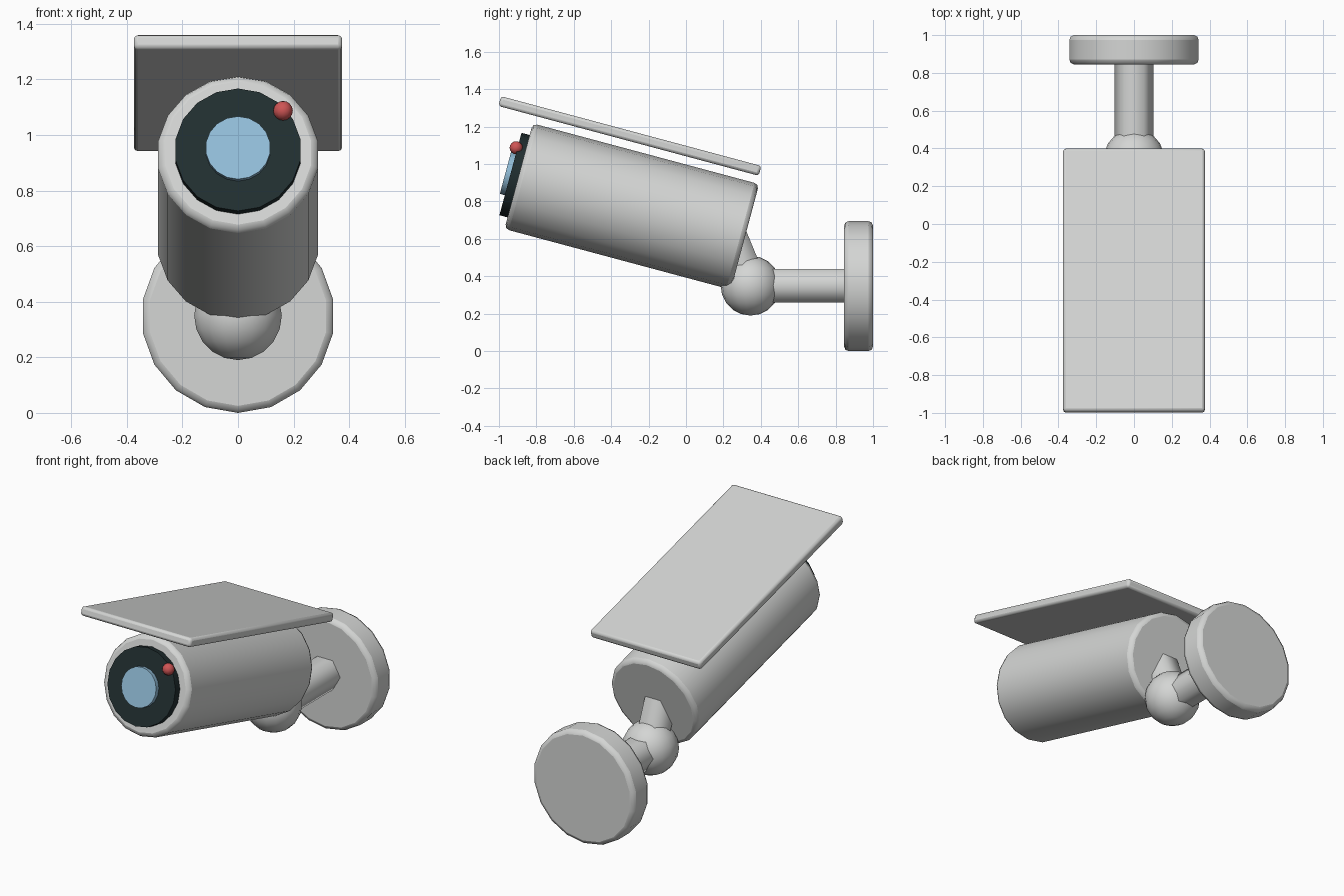
import bpy, bmesh, math
from mathutils import Vector, Matrix

if "Cube" in bpy.data.objects:
    bpy.data.objects.remove(bpy.data.objects["Cube"])

TILT = math.radians(15)
FWD = Vector((0, -math.cos(TILT), math.sin(TILT)))   # camera axis


def material(name, rgb):
    m = bpy.data.materials.new(name)
    m.diffuse_color = (*rgb, 1)
    m.use_nodes = True
    m.node_tree.nodes["Principled BSDF"].inputs["Base Color"].default_value = m.diffuse_color
    return m


SHELL = material("light_grey", (0.66, 0.67, 0.66))
BLACK = material("dark_slate", (0.015, 0.028, 0.03))
GLASS = material("pale_blue", (0.29, 0.52, 0.70))
RED = material("signal_red", (0.62, 0.09, 0.09))


def finish(name, bm, mat, bevel=0.0, angle=35):
    mesh = bpy.data.meshes.new(name)
    bmesh.ops.recalc_face_normals(bm, faces=bm.faces)
    bm.to_mesh(mesh)
    bm.free()
    ob = bpy.data.objects.new(name, mesh)
    bpy.context.collection.objects.link(ob)
    mesh.materials.append(mat)
    if bevel:
        b = ob.modifiers.new("soft_edges", 'BEVEL')
        b.width, b.segments = bevel, 2
        b.limit_method, b.angle_limit = 'ANGLE', math.radians(40)
    bpy.ops.object.select_all(action='DESELECT')
    ob.select_set(True)
    bpy.context.view_layer.objects.active = ob
    bpy.ops.object.shade_smooth_by_angle(angle=math.radians(angle))
    return ob


def frame(origin, axis):
    # local z runs along the axis, local x stays on world x
    z = Vector(axis).normalized()
    x = Vector((1, 0, 0))
    return Matrix.Translation(origin) @ Matrix((x, z.cross(x), z)).transposed().to_4x4()


def rod(name, a, b, r, sides, mat, bevel=0.0, spin=0.0, angle=35):
    a, b = Vector(a), Vector(b)
    bm = bmesh.new()
    bmesh.ops.create_cone(bm, cap_ends=True, segments=sides, radius1=r, radius2=r,
                          depth=(b - a).length,
                          matrix=frame((a + b) / 2, b - a) @ Matrix.Rotation(spin, 4, 'Z'))
    return finish(name, bm, mat, bevel, angle)


def ball(name, c, r, u, v, mat):
    bm = bmesh.new()
    bmesh.ops.create_uvsphere(bm, u_segments=u, v_segments=v, radius=r,
                              matrix=Matrix.Translation(c))
    return finish(name, bm, mat)


# Wall mount: plate, arm, ball joint and neck
joint = Vector((0, 0.345, 0.35))
rod("wall_plate", (0, 0.845, 0.3475), (0, 1.0, 0.3475), 0.3475, 18, SHELL, 0.025)
rod("arm", joint, (0, 0.87, 0.35), 0.104, 6, SHELL, spin=math.pi / 6, angle=65)
ball("ball_joint", joint, 0.16, 18, 10, SHELL)
rod("neck", joint, joint + Vector((0, -0.38, 0.925)) * 0.34, 0.104, 6, SHELL,
    spin=math.pi / 6, angle=65)

# Camera body, lens surround and glass stacked along the tilted axis
nose = Vector((0, -0.895, 0.935))
rod("camera_body", nose - FWD * 1.253, nose, 0.292, 18, SHELL, 0.025)
rod("lens_surround", nose - FWD * 0.02, nose + FWD * 0.045, 0.228, 18, BLACK)
rod("lens_glass", nose, nose + FWD * 0.0725, 0.117, 18, GLASS)
ball("status_light", (0.162, -0.908, 1.087), 0.035, 12, 8, RED)

# Sun shield parallel to the body
bm = bmesh.new()
bmesh.ops.create_cube(bm, size=1, matrix=frame((0, -0.30, 1.15), FWD)
                      @ Matrix.Diagonal((0.75, 0.054, 1.441, 1)))
finish("sun_shield", bm, SHELL, 0.015)
